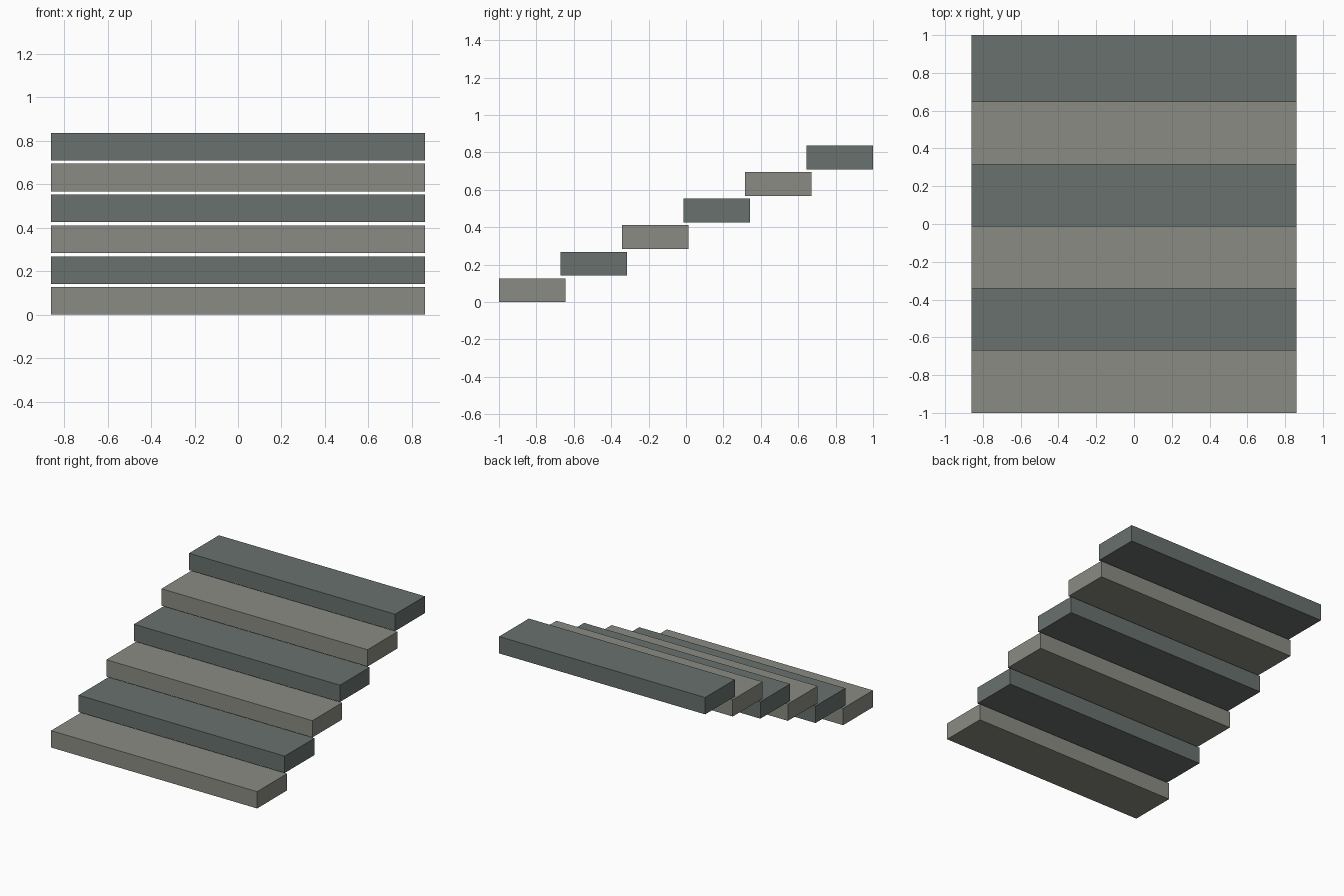
import bpy

if "Cube" in bpy.data.objects:
    bpy.data.objects.remove(bpy.data.objects["Cube"])

COUNT = 6
WIDTH, DEPTH, HEIGHT = 1.72, 0.355, 0.127
RUN = (2.0 - DEPTH) / (COUNT - 1)
RISE = 0.142


def make_material(name, color):
    mat = bpy.data.materials.new(name)
    mat.diffuse_color = (*color, 1.0)
    mat.use_nodes = True
    mat.node_tree.nodes["Principled BSDF"].inputs["Base Color"].default_value = mat.diffuse_color
    return mat


materials = [make_material("light_stone", (0.26, 0.26, 0.23)),
             make_material("dark_stone", (0.14, 0.165, 0.155))]

# Floating slab steps, climbing towards the back in alternating stone
for i in range(COUNT):
    y = -1.0 + DEPTH / 2 + i * RUN
    z = HEIGHT / 2 + i * RISE
    bpy.ops.mesh.primitive_cube_add(size=1, location=(0, y, z))
    step = bpy.context.object
    step.name = f"step_{i + 1}"
    step.scale = (WIDTH, DEPTH, HEIGHT)
    step.data.materials.append(materials[i % 2])
